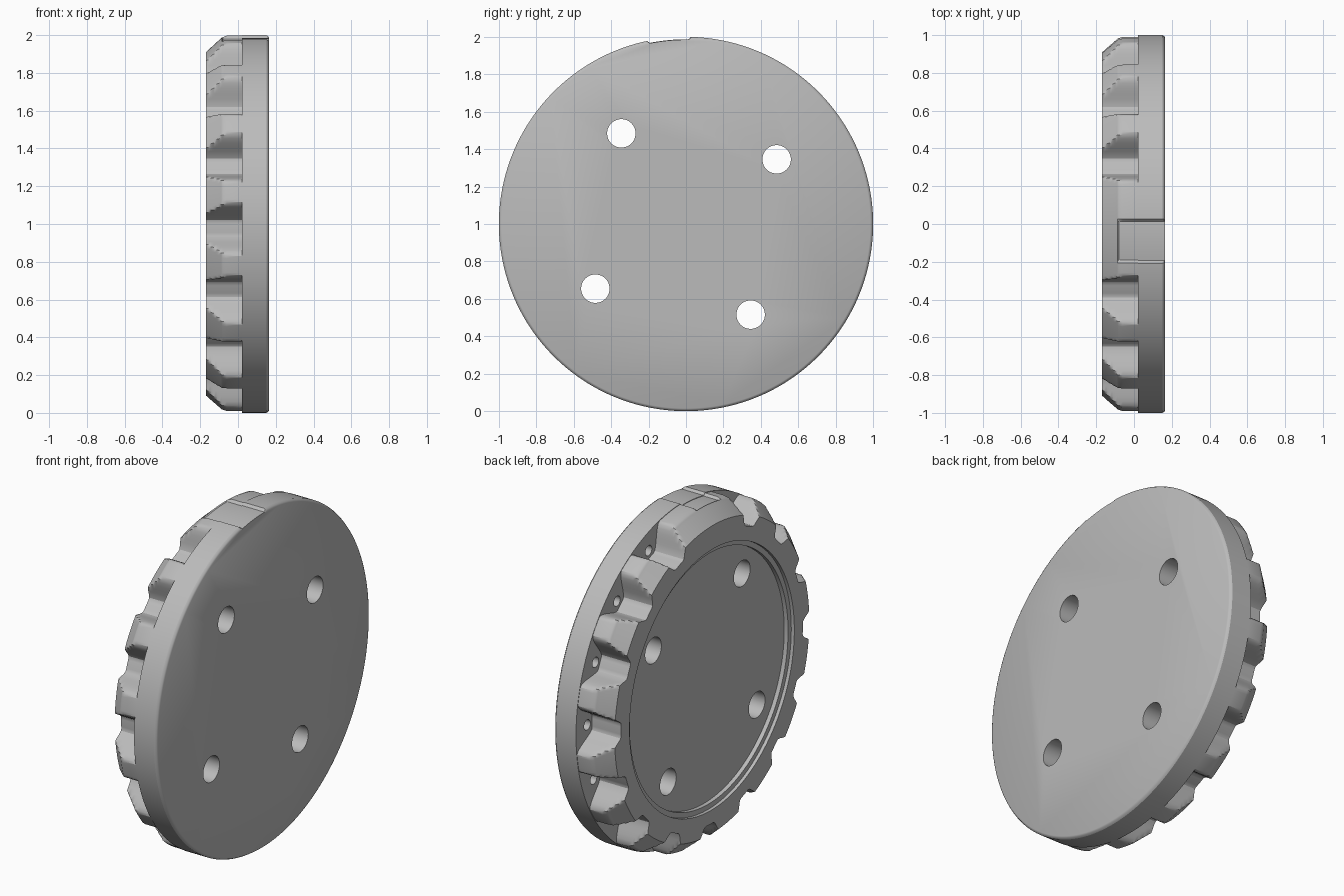
import bpy, bmesh, math
from mathutils import Matrix, Vector

cube = bpy.data.objects.get("Cube")
if cube:
    bpy.data.objects.remove(cube, do_unlink=True)

SEGMENTS = 480
PITCH = 22.5          # angle between scallops
OFFSET = 1.5          # centre of the wide lug
SCALLOPS = [OFFSET + PITCH * k for k in range(1, 16)]

grey = bpy.data.materials.new("plain_grey")
grey.use_nodes = True
grey.diffuse_color = (0.5, 0.5, 0.5, 1)
grey.node_tree.nodes["Principled BSDF"].inputs["Base Color"].default_value = (0.5, 0.5, 0.5, 1)


def polar(x, r, deg):
    """Point around the x axis; zero degrees is up, turning towards the front."""
    a = math.radians(deg)
    return Vector((x, -r * math.sin(a), 1 + r * math.cos(a)))


def scallop_radius(deg):
    """Outer radius of the grip ring, dipping at every scallop."""
    gap = min(abs((deg - s + 180) % 360 - 180) for s in SCALLOPS)
    t = min(max((gap - 2.4) / 6.0, 0), 1)
    return 0.85 + 0.147 * t * t * (3 - 2 * t)


def notched(r, x, deg, depth):
    """Shallow index notch in the rim beside the top."""
    inside = -1.1 < (deg + 180) % 360 - 180 < 11.5
    return min(r, depth) if inside and x > -0.085 else r


# Outer profile: flat side, flange, grip ring with chamfer, stepped recess
flange = [(0.165, 0.985), (0.16, 0.994), (0.15, 1.0), (0.02, 1.0)]
grip = [(0.02, 0.997), (-0.06, 0.997), (-0.08, 0.99), (-0.086, 0.987)]
grip += [(-0.09 - 0.08 * i / 8, 0.983 - 0.073 * i / 8) for i in range(9)]
recess = [(-0.17, 0.77), (-0.15, 0.77), (-0.15, 0.74), (-0.125, 0.74)]

bm = bmesh.new()
rings = []
for part, points in (("flange", flange), ("grip", grip), ("recess", recess)):
    for x, r in points:
        ring = []
        for i in range(SEGMENTS):
            deg = 360 * i / SEGMENTS
            radius = r
            if part == "flange":
                radius = notched(r, x, deg, 0.985)
            elif part == "grip":
                radius = notched(min(r, scallop_radius(deg)), x, deg, 0.982)
            ring.append(bm.verts.new(polar(x, radius, deg)))
        rings.append(ring)
for a, b in zip(rings, rings[1:]):
    for i in range(SEGMENTS):
        j = (i + 1) % SEGMENTS
        bm.faces.new((a[i], a[j], b[j], b[i]))
bm.faces.new(rings[0])
bm.faces.new(rings[-1])
bmesh.ops.recalc_face_normals(bm, faces=bm.faces)
mesh = bpy.data.meshes.new("grip_disc")
bm.to_mesh(mesh)
bm.free()
mesh.materials.append(grey)
disc = bpy.data.objects.new("grip_disc", mesh)
bpy.context.collection.objects.link(disc)

# Cutters: four through holes and a small blind hole in each scallop
bm = bmesh.new()


def add_cutter(x0, x1, distance, deg, radius, sides):
    centre = polar((x0 + x1) / 2, distance, deg)
    bmesh.ops.create_cone(
        bm, cap_ends=True, segments=sides, radius1=radius, radius2=radius, depth=x1 - x0,
        matrix=Matrix.Translation(centre) @ Matrix.Rotation(math.pi / 2, 4, "Y"))


for k in range(4):
    add_cutter(-0.3, 0.3, 0.595, 35.5 + 90 * k, 0.076, 48)
for s in SCALLOPS:
    add_cutter(0.0, 0.09, 0.895, s, 0.03, 24)
mesh = bpy.data.meshes.new("hole_cutters")
bm.to_mesh(mesh)
bm.free()
mesh.materials.append(grey)
cutters = bpy.data.objects.new("hole_cutters", mesh)
bpy.context.collection.objects.link(cutters)
cutters.hide_render = True

cut = disc.modifiers.new("holes", "BOOLEAN")
cut.operation = "DIFFERENCE"
cut.solver = "EXACT"
cut.object = cutters
bpy.ops.object.select_all(action="DESELECT")
disc.select_set(True)
bpy.context.view_layer.objects.active = disc
bpy.ops.object.modifier_apply(modifier=cut.name)
bpy.data.objects.remove(cutters, do_unlink=True)
bpy.ops.object.shade_smooth_by_angle(angle=math.radians(30))
